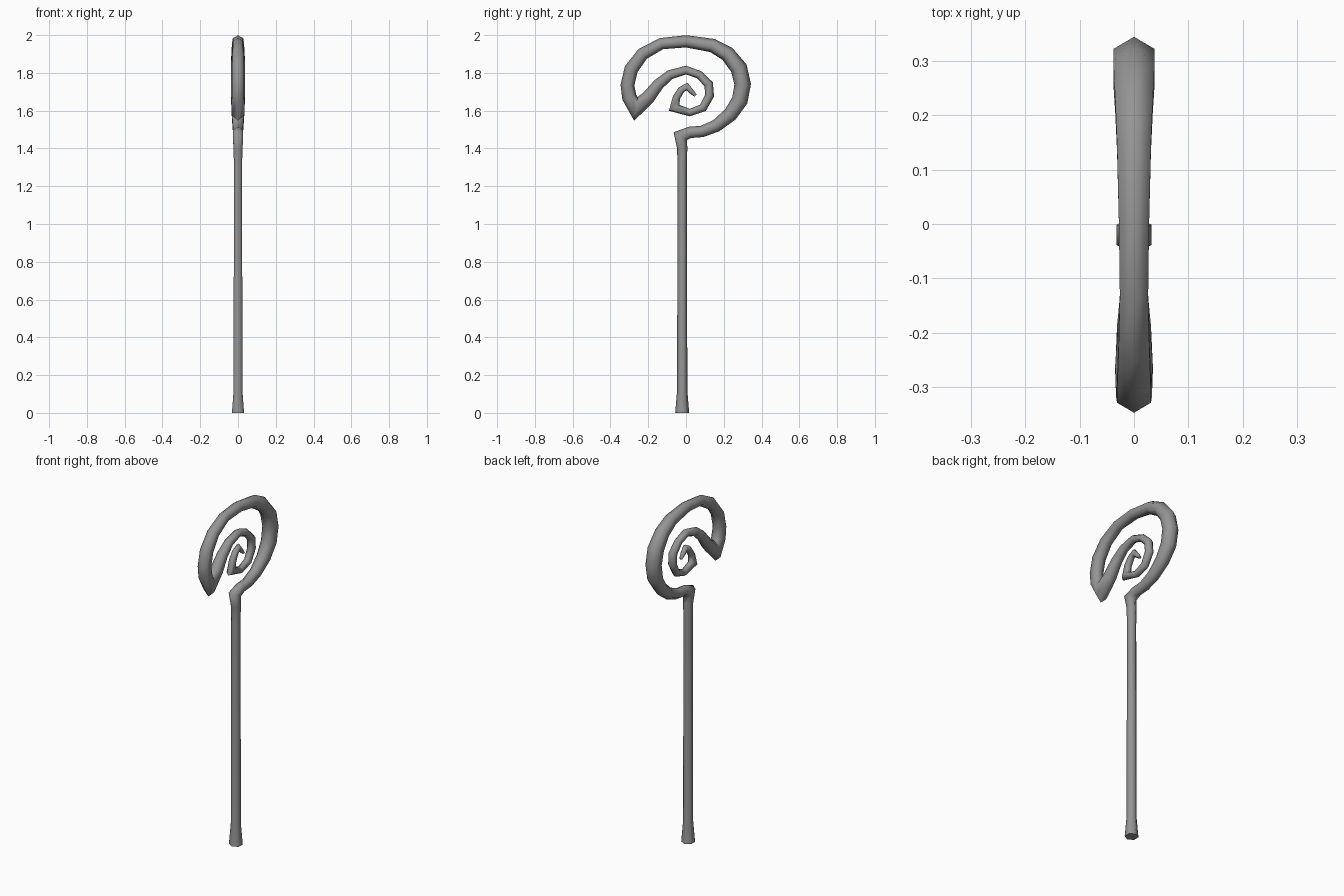
import bpy
import bmesh
import math
from mathutils import Vector

default_cube = bpy.data.objects.get("Cube")
if default_cube:
    bpy.data.objects.remove(default_cube, do_unlink=True)

# One dull grey metal for the whole staff
metal = bpy.data.materials.new("dull_grey")
metal.use_nodes = True
grey = (0.3, 0.3, 0.3, 1)
metal.diffuse_color = grey
metal.node_tree.nodes["Principled BSDF"].inputs["Base Color"].default_value = grey

SIDES = 6

# Centre line as (y, z, radius)
shaft = [(-.02, 0, .037), (-.02, .12, .027), (-.02, 1.3, .025), (-.02, 1.4, .027)]
neck = [(-.03, 1.465, .032), (.02, 1.485, .03), (.085, 1.49, .03)]
outer_loop = [
    (.16, 1.52, .033), (.235, 1.58, .038), (.285, 1.655, .042), (.3, 1.74, .043),
    (.28, 1.825, .044), (.22, 1.9, .04), (.14, 1.945, .036), (0, 1.967, .032),
    (-.13, 1.955, .03), (-.23, 1.9, .033), (-.29, 1.82, .036), (-.31, 1.735, .036),
    (-.3, 1.67, .038)]
pointed_fold = [(-.265, 1.61, .04), (-.2, 1.67, .036), (-.145, 1.74, .03)]
inner_spiral = [
    (-.085, 1.79, .025), (0, 1.815, .022), (.07, 1.79, .021), (.12, 1.74, .023),
    (.125, 1.68, .023), (.09, 1.615, .021), (.02, 1.59, .019), (-.063, 1.615, .023),
    (-.05, 1.67, .02), (-.025, 1.71, .018), (.005, 1.728, .016), (.03, 1.7, .013),
    (.05, 1.68, .008)]


def add_ring(bm, centre, normal, radius, mitre):
    """Hexagon with one corner pointing along the in-plane normal."""
    ring = []
    for i in range(SIDES):
        angle = math.tau * i / SIDES
        across = Vector((radius * math.sin(angle), 0, 0))
        ring.append(bm.verts.new(centre + across + normal * (radius * mitre * math.cos(angle))))
    return ring


def sweep(name, path):
    """Sweep a mitred hexagon of changing radius along a flat path."""
    points = [Vector((0, y, z)) for y, z, radius in path]
    directions = [(b - a).normalized() for a, b in zip(points, points[1:])]
    bm = bmesh.new()
    rings = []
    for i, point in enumerate(points):
        before = directions[max(i - 1, 0)]
        after = directions[min(i, len(directions) - 1)]
        tangent = (before + after).normalized()
        normal = Vector((0, -tangent.z, tangent.y))
        mitre = 1 / max(tangent.dot(after), 0.5)
        rings.append(add_ring(bm, point, normal, path[i][2], mitre))
    for low, high in zip(rings, rings[1:]):
        for i in range(SIDES):
            j = (i + 1) % SIDES
            bm.faces.new((low[i], low[j], high[j], high[i]))
    bm.faces.new(rings[0])
    bm.faces.new(rings[-1])
    bmesh.ops.recalc_face_normals(bm, faces=bm.faces)
    mesh = bpy.data.meshes.new(name)
    bm.to_mesh(mesh)
    bm.free()
    mesh.materials.append(metal)
    obj = bpy.data.objects.new(name, mesh)
    bpy.context.collection.objects.link(obj)
    bpy.ops.object.select_all(action='DESELECT')
    obj.select_set(True)
    bpy.context.view_layer.objects.active = obj
    bpy.ops.object.shade_smooth_by_angle(angle=math.radians(75))
    return obj


# Straight shaft flowing into the coiled head as one tube
sweep("spiral_staff", shaft + neck + outer_loop + pointed_fold + inner_spiral)
